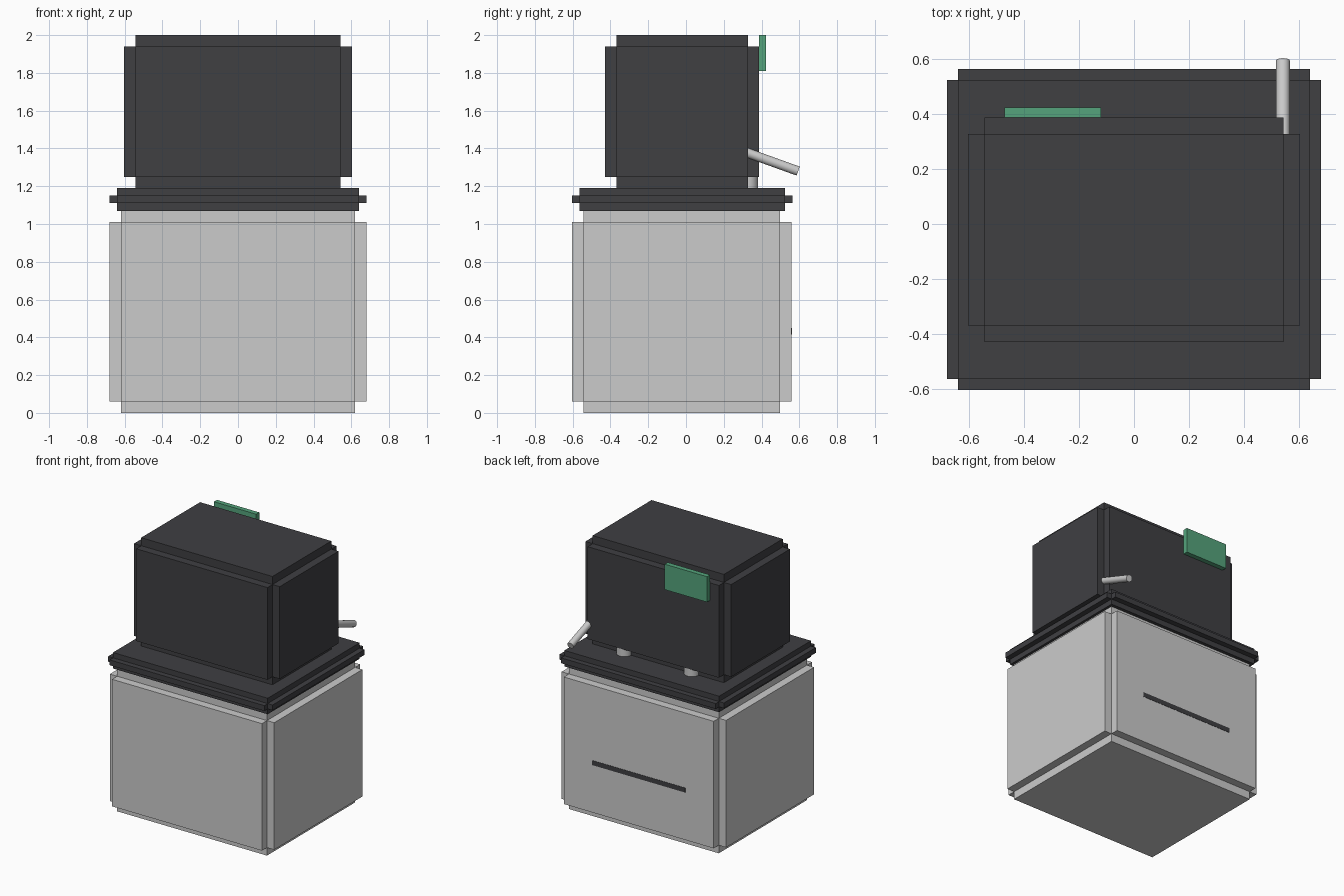
import bpy, bmesh, math
from mathutils import Vector

if "Cube" in bpy.data.objects:
    bpy.data.objects.remove(bpy.data.objects["Cube"])


def material(name, rgb):
    m = bpy.data.materials.new(name)
    m.diffuse_color = (*rgb, 1)
    m.use_nodes = True
    m.node_tree.nodes["Principled BSDF"].inputs["Base Color"].default_value = m.diffuse_color
    return m


DARK = material("charcoal", (0.05, 0.05, 0.055))
GREEN = material("green", (0.09, 0.37, 0.2))


def finish(bm, name, mat):
    bmesh.ops.recalc_face_normals(bm, faces=bm.faces)
    mesh = bpy.data.meshes.new(name)
    bm.to_mesh(mesh)
    bm.free()
    ob = bpy.data.objects.new(name, mesh)
    bpy.context.collection.objects.link(ob)
    if mat:
        mesh.materials.append(mat)
    return ob


def box(name, lo, hi, mat=None, step=0):
    """Box between two corners; step > 0 leaves notched edges of that size."""
    bm = bmesh.new()
    bmesh.ops.create_cube(bm, size=1)
    lo, hi = Vector(lo), Vector(hi)
    inset = Vector((step, step, step))
    for v in bm.verts:
        v.co = (lo + hi) / 2 + v.co * (hi - lo - 2 * inset)
    if step:
        bm.normal_update()
        caps = bmesh.ops.extrude_discrete_faces(bm, faces=bm.faces[:])["faces"]
        bm.normal_update()
        for f in caps:
            n = f.normal.copy()
            for v in f.verts:
                v.co += n * step
        bmesh.ops.remove_doubles(bm, verts=bm.verts, dist=1e-5)
    return finish(bm, name, mat)


def rod(name, start, end, radius):
    start, end = Vector(start), Vector(end)
    axis = end - start
    bpy.ops.mesh.primitive_cylinder_add(
        vertices=24, radius=radius, depth=axis.length,
        location=(start + end) / 2,
        rotation=axis.to_track_quat('Z', 'Y').to_euler())
    bpy.context.object.name = name
    bpy.ops.object.shade_smooth_by_angle(angle=math.radians(40))


# Lower cabinet, lid plate and upper housing
box("lower_cabinet", (-0.68, -0.603, 0), (0.68, 0.558, 1.07), None, 0.06)
box("lid_plate", (-0.68, -0.603, 1.07), (0.68, 0.563, 1.19), DARK, 0.04)
box("upper_housing", (-0.603, -0.428, 1.19), (0.603, 0.387, 2.0), DARK, 0.06)

# Narrow slot strip on the back of the cabinet
box("back_slot", (-0.385, 0.55, 0.415), (0.385, 0.56, 0.45), DARK)

# Green tab on the back of the housing
box("back_tab", (-0.47, 0.387, 1.81), (-0.12, 0.423, 2.0), GREEN)

# Sloping side lever
rod("lever", (0.541, 0.3, 1.386), (0.541, 0.594, 1.28), 0.025)

# Short posts under the rear edge of the housing
for side, x in (("right", 0.28), ("left", -0.28)):
    rod("post_" + side, (x, 0.328, 1.19), (x, 0.328, 1.25), 0.054)
